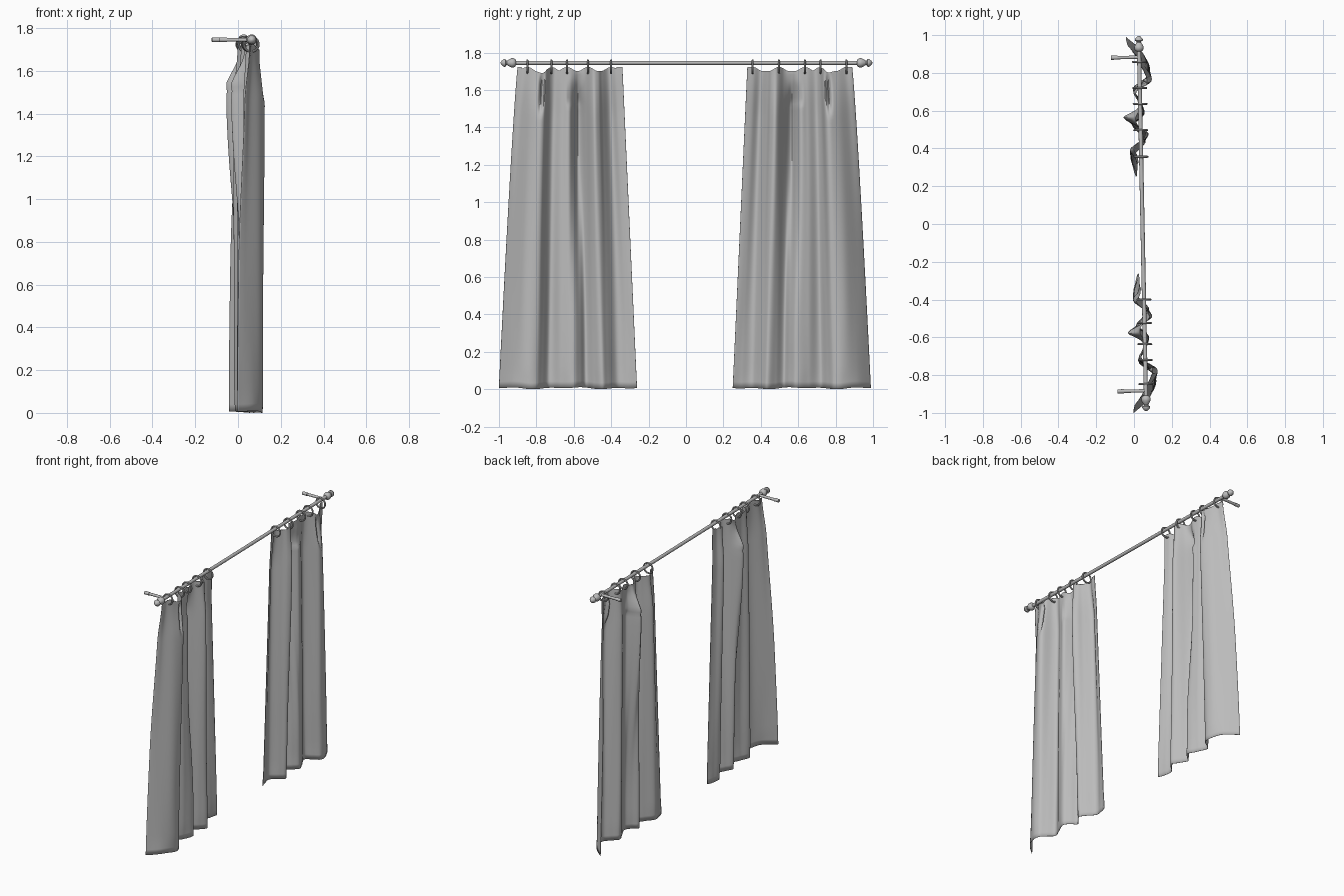
import bpy, bmesh, math
from mathutils import Vector, Matrix

if "Cube" in bpy.data.objects:
    bpy.data.objects.remove(bpy.data.objects["Cube"], do_unlink=True)

GREY = (0.5, 0.5, 0.5, 1)
grey = bpy.data.materials.new("plain grey")
grey.use_nodes = True
grey.diffuse_color = GREY
grey.node_tree.nodes["Principled BSDF"].inputs["Base Color"].default_value = GREY

ROD_Z = 1.745


def rod_x(y):
    # The whole set is turned slightly about the vertical axis
    return 0.045 - 0.02 * y


def finish(name, bm):
    mesh = bpy.data.meshes.new(name)
    bmesh.ops.recalc_face_normals(bm, faces=bm.faces)
    bm.to_mesh(mesh)
    bm.free()
    obj = bpy.data.objects.new(name, mesh)
    bpy.context.collection.objects.link(obj)
    mesh.materials.append(grey)
    for o in bpy.context.selected_objects:
        o.select_set(False)
    obj.select_set(True)
    bpy.context.view_layer.objects.active = obj
    bpy.ops.object.shade_smooth_by_angle(angle=math.radians(40))
    return obj


def turned(name, profile, start, direction, sides=20):
    """Lathe (distance, radius) pairs along a direction from a start point."""
    bm = bmesh.new()
    rows = []
    for d, r in profile:
        rows.append([bm.verts.new((r * math.cos(math.tau * i / sides),
                                   r * math.sin(math.tau * i / sides), d))
                     for i in range(sides)])
    for a, b in zip(rows, rows[1:]):
        for i in range(sides):
            j = (i + 1) % sides
            bm.faces.new((a[i], a[j], b[j], b[i]))
    bm.faces.new(rows[0])
    bm.faces.new(rows[-1])
    turn = Vector((0, 0, 1)).rotation_difference(Vector(direction))
    bm.transform(Matrix.Translation(start) @ turn.to_matrix().to_4x4())
    return finish(name, bm)


def ring(name, centre, major=0.034, minor=0.0055, around=28, sides=8):
    bm = bmesh.new()
    rows = []
    for i in range(around):
        a = math.tau * i / around
        row = []
        for j in range(sides):
            b = math.tau * j / sides
            r = major + minor * math.cos(b)
            row.append(bm.verts.new((r * math.cos(a), minor * math.sin(b), r * math.sin(a))))
        rows.append(row)
    for i in range(around):
        p, q = rows[i], rows[(i + 1) % around]
        for j in range(sides):
            k = (j + 1) % sides
            bm.faces.new((p[j], p[k], q[k], q[j]))
    bm.transform(Matrix.Translation(centre))
    return finish(name, bm)


def smooth(a, b, t):
    t = max(0, min(1, (t - a) / (b - a)))
    return t * t * (3 - 2 * t)


def bump(u, centre, width, power=2):
    return math.exp(-abs((u - centre) / width) ** power)


# Fold depth across the cloth, outer to inner edge, near the heading and at the hem
UPPER_FOLDS = [(0, -.01), (.1, .055), (.2, .103), (.27, .098), (.31, .04),
               (.36, .012), (.44, .035), (.5, .042), (.54, .0), (.58, -.042),
               (.65, .015), (.72, .085), (.77, .07), (.8, .035), (.87, -.01),
               (.94, .01), (1, .025)]
HEM_FOLDS = [(0, -.022), (.1, .055), (.2, .098), (.27, .092), (.31, .055),
             (.36, .012), (.45, .045), (.54, .066), (.59, .035), (.63, .002),
             (.69, .04), (.75, .07), (.79, .045), (.86, -.008), (.94, .005), (1, .02)]


def fold(points, u):
    """Smooth curve through the points."""
    for i in range(len(points) - 1):
        (u0, x0), (u1, x1) = points[i], points[i + 1]
        if u <= u1:
            break

    def slope(k):
        a, b = points[max(k - 1, 0)], points[min(k + 1, len(points) - 1)]
        return (b[1] - a[1]) / (b[0] - a[0])
    h = u1 - u0
    t = (u - u0) / h
    return ((1 + 2 * t) * (1 - t) ** 2 * x0 + t * (1 - t) ** 2 * h * slope(i)
            + t * t * (3 - 2 * t) * x1 + t * t * (t - 1) * h * slope(i + 1))


def curtain(name, side, rings, shift):
    bm = bmesh.new()
    cols, rows = 130, 70
    ring_u = [(.9 + shift - y) / .56 for y in rings]
    grid = []
    for r in range(rows + 1):
        v = 1 - (1 - r / rows) ** 1.4          # finer rows near the top
        row = []
        for c in range(cols + 1):
            u = c / cols
            # Top edge hangs between the rings, hem ripples
            near = min(abs(u - k) for k in ring_u)
            top = 1.722 - .02 * smooth(.01, .09, near) * (0.04 < u < .94)
            top -= .012 * bump(u, .24, .05)
            hem = .006 + .006 * math.sin(u * 19) * math.sin(u * 7)
            z = hem + (top - hem) * v
            outer = .9 + .1 * (1 - v) ** .85
            inner = .34 - .078 * (1 - v)
            y = outer + (inner - outer) * u + shift
            # Folds drift between heading and hem, and flatten towards the rod
            high = smooth(.2, 1.5, z)
            x = fold(HEM_FOLDS, u) * (1 - high) + fold(UPPER_FOLDS, u) * high
            x = .045 + (x - .045) * (1 - .35 * smooth(1.45, 1.72, z))
            x += .025 * bump(u, 0, .06) * smooth(.7, 1.7, z)
            # Slumped pocket leaning forward to the heading, and a narrow pinch
            lean = max(0, min(1, (z - 1.53) / .16))
            x += (.035 - x) * .75 * bump(u, .55, .1, 4) * lean
            x -= .012 * bump(u, .54, .06, 6) * smooth(1.51, 1.54, z) * (1 - smooth(1.56, 1.66, z))
            x -= .03 * bump(u, .235, .02) * smooth(1.44, 1.56, z) * (1 - smooth(1.62, 1.71, z))
            # Soft creases
            x += .002 * math.sin(u * 46 + z * 1.5) * smooth(0, .5, z)
            x += .004 * math.sin(u * 24) * (1 - smooth(0, .12, z))
            row.append(bm.verts.new((x - .02 * side * y, side * y, z)))
        grid.append(row)
    for a, b in zip(grid, grid[1:]):
        for c in range(cols):
            bm.faces.new((a[c], a[c + 1], b[c + 1], b[c]))
    obj = finish(name, bm)
    cloth = obj.modifiers.new("cloth thickness", 'SOLIDIFY')
    cloth.thickness = .002
    cloth.offset = 0


# Rod
start, end = Vector((rod_x(-.92), -.92, ROD_Z)), Vector((rod_x(.925), .925, ROD_Z))
along = (end - start).normalized()
turned("curtain_rod", [(0, .011), ((end - start).length, .011)], start, along)

# Finial outline: tapered knob, neck and smaller pointed knob
FINIAL = [(-.012, .012), (-.006, .021), (.004, .025), (.014, .025), (.028, .017),
          (.036, .012), (.042, .013), (.046, .021), (.054, .021), (.066, .011), (.071, .003)]

RINGS = {"front": (.848, .72, .636, .524, .4), "back": (.858, .72, .636, .497, .356)}

for side, label, shift in ((-1, "front", 0), (1, "back", -.012)):
    curtain(label + "_curtain", side, RINGS[label], shift)
    turned(label + "_finial", FINIAL, start if side < 0 else end, along * side)
    # Wall bracket reaching back from the rod
    y = .883 * side
    turned(label + "_bracket", [(0, .009), (.115, .009), (.115, .011), (.15, .011)],
           Vector((rod_x(y), y, ROD_Z)), Vector((-1, -.02, 0)).normalized(), 14)
    for n, ry in enumerate(RINGS[label]):
        ring(f"{label}_ring_{n + 1}", (rod_x(ry * side), ry * side, 1.724))
